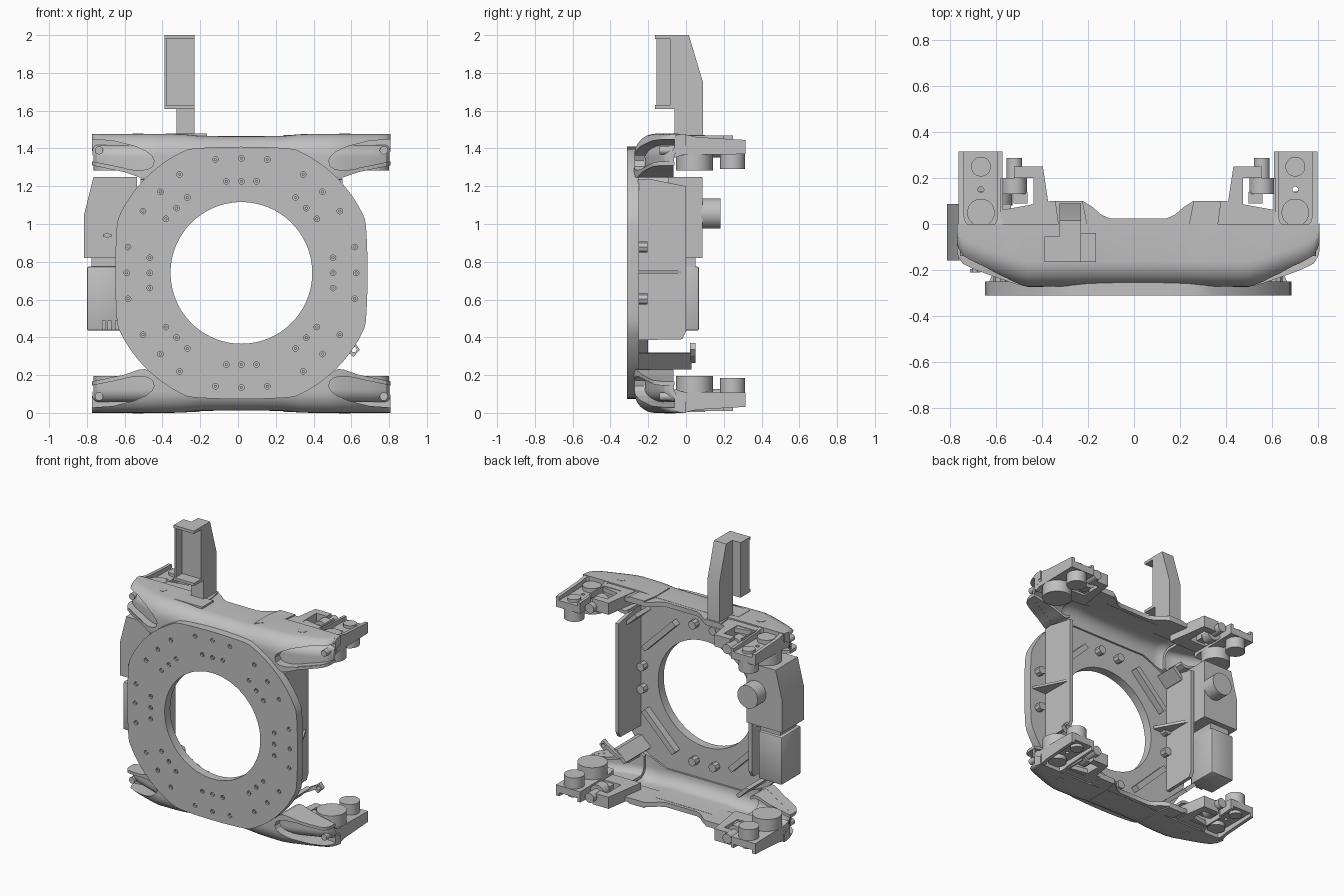
import bpy, bmesh, math
from mathutils import Vector, Matrix

if "Cube" in bpy.data.objects:
    bpy.data.objects.remove(bpy.data.objects["Cube"])

CX, CZ, TOP = 0.018, 0.7385, 1.477
grey = bpy.data.materials.new("light_grey")
grey.diffuse_color = (0.53, 0.53, 0.53, 1)
grey.use_nodes = True
grey.node_tree.nodes["Principled BSDF"].inputs["Base Color"].default_value = grey.diffuse_color


def finish(bm, name):
    bmesh.ops.recalc_face_normals(bm, faces=bm.faces)
    me = bpy.data.meshes.new(name)
    bm.to_mesh(me)
    bm.free()
    me.materials.append(grey)
    ob = bpy.data.objects.new(name, me)
    bpy.context.collection.objects.link(ob)
    return ob


def loft(bm, rings):
    """Closed solid through a list of closed rings."""
    rings = [[bm.verts.new(p) for p in r] for r in rings]
    n = len(rings[0])
    bm.faces.new(rings[0])
    bm.faces.new(rings[-1][::-1])
    for r, s in zip(rings, rings[1:]):
        for i in range(n):
            j = (i + 1) % n
            bm.faces.new((r[i], s[i], s[j], r[j]))


def add_prism(bm, pts, axis, lo, hi):
    """Extrude a 2D outline along an axis."""
    def p3(a, b, t):
        return {'x': (t, a, b), 'y': (a, t, b), 'z': (a, b, t)}[axis]
    loft(bm, [[p3(a, b, t) for a, b in pts] for t in (lo, hi)])


def prism(name, pts, axis, lo, hi):
    bm = bmesh.new()
    add_prism(bm, pts, axis, lo, hi)
    return finish(bm, name)


def circle(a, b, r, n=32):
    return [(a + r * math.cos(2 * math.pi * i / n), b + r * math.sin(2 * math.pi * i / n)) for i in range(n)]


def cyl(name, a, b, r, axis, lo, hi, n=32):
    return prism(name, circle(a, b, r, n), axis, lo, hi)


def box(name, x0, x1, y0, y1, z0, z1):
    return prism(name, [(x0, y0), (x1, y0), (x1, y1), (x0, y1)], 'z', z0, z1)


def bake(ob):
    dg = bpy.context.evaluated_depsgraph_get()
    me = bpy.data.meshes.new_from_object(ob.evaluated_get(dg))
    ob.modifiers.clear()
    ob.data = me


def cut(ob, cutter):
    m = ob.modifiers.new("cut", 'BOOLEAN')
    m.operation, m.solver, m.object = 'DIFFERENCE', 'EXACT', cutter
    bake(ob)
    bpy.data.objects.remove(cutter)


def mirror(objs, axis, centre):
    """Reflected copies through the plane axis = centre."""
    out = []
    for ob in objs:
        bm = bmesh.new()
        bm.from_mesh(ob.data)
        for v in bm.verts:
            v.co[axis] = 2 * centre - v.co[axis]
        bmesh.ops.reverse_faces(bm, faces=bm.faces)
        me = bpy.data.meshes.new(ob.name)
        bm.to_mesh(me)
        bm.free()
        me.materials.clear()
        me.materials.append(grey)
        new = bpy.data.objects.new(ob.name + "_mirrored", me)
        bpy.context.collection.objects.link(new)
        out.append(new)
    return out


def lerp(table, u):
    for (a, p), (b, q) in zip(table, table[1:]):
        if u <= b:
            return p + (q - p) * max(0, u - a) / (b - a)
    return table[-1][1]


def rim(deg):
    """Plate outline: a circle trimmed by four slightly bowed sides."""
    t = math.radians(deg)
    c, s = math.cos(t), math.sin(t)
    big, small = max(abs(c), abs(s)), min(abs(c), abs(s))
    r = min(0.714, (0.668 - 0.06 * (small / big) ** 2) / big)
    return CX + r * c, .741 + r * s


# Face plate with bore and bolts
plate = prism("face_plate", [rim(i * 3) for i in range(120)], 'y', -.312, -.25)
cut(plate, cyl("bore", CX, 0.741, 0.375, 'y', -0.5, 0, 96))
holes, screws, bosses = bmesh.new(), bmesh.new(), bmesh.new()
for k in range(8):
    rot = Matrix.Rotation(k * math.pi / 4, 2)
    for x, z in ((0, .607), (.137, .6), (-.137, .6), (0, .485), (.08, .485), (-.08, .485)):
        p = rot @ Vector((x, z))
        a, b = p.x + CX, p.y + 0.741
        add_prism(holes, circle(a, b, .015, 12), 'y', -.35, -.298)
        add_prism(screws, circle(a, b, .008, 8), 'y', -.306, -.29)
        if k % 2 == 0 and x and (z < .5 or k % 4 == 2):
            add_prism(bosses, circle(a, b, .03, 8), 'y', -.26, -.205)
    if k % 2:  # diagonal stiffening ribs behind the plate
        q = [rot @ Vector(c) for c in ((-.17, .46), (.17, .46), (.17, .5), (-.17, .5))]
        add_prism(bosses, [(p.x + CX, p.y + .741) for p in q], 'y', -.26, -.2)
cut(plate, finish(holes, "bolt_cutters"))
finish(screws, "plate_screws")
finish(bosses, "plate_back_bosses_and_ribs")

# Upright side walls set in from the rim, outer wedge ribs and corner walls
def corner(sign):
    d = [(.535, .425), (.45, .47 + .04), (.43, .49), (.505, .42)]
    return [(CX + a, .741 + sign * b) for a, b in d]


side = [prism("side_wall", [(-.255, .385), (-.255, 1.235), (-.2, 1.24), (0, 1.2), (.0, .43), (-.02, .39)],
              'x', CX + .51, CX + .535),
        prism("wall_rib", [(.668, -.255), (.66, -.235), (.55, -.02), (.54, -.255)], 'z', .737, .753),
        prism("lower_corner_wall", corner(-1), 'y', -.26, .03),
        prism("upper_corner_wall", corner(1), 'y', -.26, -.09)]
mirror(side, 0, CX)
prism("drive_gusset", [(-.5, -.02), (-.5, -.255), (-.38, -.255), (-.38, -.235)], 'z', .815, .835)

# Curved front shell of the cross beam
front_y = [(0, -.27), (.48, -.274), (.54, -.26), (.64, -.225), (.72, -.196), (.765, -.172), (.783, -.145), (.79, -.12)]
low_z = [(0, 1.34), (.3, 1.34), (.42, 1.29), (.52, 1.24), (.62, 1.275), (.79, 1.31)]
top_z = [(0, 1.465), (.22, 1.466), (.32, TOP), (.8, TOP)]
half = [0, .1, .22, .3, .38, .42, .45, .48, .51, .54, .58, .62, .66, .7, .74, .765, .776, .784, .79]


def section(u, inset):
    yf, zl, zt = (lerp(t, abs(u)) for t in (front_y, low_z, top_z))
    ry, rz = .11 - inset * .8, .115 - inset * .8
    yf, zt = yf + inset, zt - inset
    pts = [(.0, zt)]
    for i in range(9):
        a = i * math.pi / 16
        pts.append((yf + ry - ry * math.sin(a), zt - rz + rz * math.cos(a)))
    pts.append((yf, min(zl, zt - rz - .005)))
    return pts


def shell_loft(name, us, inset, thick):
    bm = bmesh.new()
    rings = []
    for u in us:
        ring = section(u, inset) + section(u, inset + lerp(thick, abs(u)))[::-1]
        rings.append([(CX + u, y, z) for y, z in ring])
    loft(bm, rings)
    return finish(bm, name)


shell = shell_loft("beam_shell", [-h for h in half[:0:-1]] + half, 0, [(0, .035), (.42, .035), (.48, .06), (.8, .06)])
# Rounded pockets in the arm fronts, with a recessed floor
pocket = [(.82, 1.45), (.68, 1.44), (.57, 1.412), (.51, 1.385), (.478, 1.36), (.466, 1.335),
          (.475, 1.305), (.5, 1.289), (.55, 1.284), (.62, 1.292), (.82, 1.335)]
for s in (1, -1):
    cut(shell, prism("pocket_cutter", [(CX + s * (a - .004), z) for a, z in pocket], 'y', -.5, -.06))
floor = shell_loft("pocket_floor", [h for h in half if .44 < h < .785], .058, [(0, .02), (.8, .02)])
# Lower web closing the underside of the arm front
bm = bmesh.new()
rings = []
for u in [h for h in half if h > .47]:
    y, z = lerp(front_y, u) + .004, lerp(low_z, u)
    rings.append([(CX + u, a, z + b) for a, b in ((y, .001), (-.065, .001), (-.065, .022), (y, .022))])
loft(bm, rings)
web = finish(bm, "arm_lower_web")

# Flat rear sheet of the beam with its concave middle
rear = [(.6, -.1), (.6, .06), (.38, .1), (.24, .1), (.2, .075), (.16, .04), (.12, .023)]
sheet = prism("beam_rear_sheet", [(CX + a, b) for a, b in rear] +
              [(CX - a, b) for a, b in rear[::-1]], 'z', 1.432, 1.464)

# One end of the beam: arm, pads, bracket and pins
end = [floor, web]
ax = 0.703
arm = prism("arm", [(-.06, 1.476), (0, 1.473), (.06, 1.46), (.315, 1.445), (.315, 1.37), (-.02, 1.365),
                    (-.06, 1.35)], 'x', .61, .8)
slot = [(ax - .073, .34), (ax - .073, .03)] + \
       [(ax - .073 * math.cos(a), .03 - .055 * math.sin(a)) for a in (.4, .8, 1.2, 1.57, 1.94, 2.34, 2.74)] + \
       [(ax + .073, .03), (ax + .073, .34)]
cut(arm, prism("slot_cutter", slot, 'z', 1.42, 1.6))
cut(arm, cyl("hole_cutter", ax, .15, .013, 'z', 1.2, 1.6, 16))
end.append(arm)
end.append(cyl("large_cap", ax, .05, .06, 'z', 1.41, 1.45))
end.append(cyl("small_cap", ax, .25, .043, 'z', 1.41, 1.44))
end.append(cyl("large_pad", ax, .045, .097, 'z', 1.282, 1.367, 40))
end.append(cyl("small_pad", ax, .247, .066, 'z', 1.292, 1.372))
end.append(cyl("pocket_pin", .772, 1.39, .022, 'y', -.14, -.08, 16))
bracket = prism("bracket", [(CX + a, b) for a, b in ((.37, -.05), (.415, .25), (.54, .25), (.54, .2),
                                                   (.6, .2), (.6, -.05))], 'z', 1.385, 1.468)
cut(bracket, box("window_cutter", .475, .607, .05, .2, 1.2, 1.6))
end.append(bracket)
end.append(cyl("roller", .557, 1.405, .054, 'y', .13, .2))
end.append(cyl("roller_pin", .557, 1.41, .034, 'y', .19, .287))
end.append(box("stop_block", .5, .56, .09, .14, 1.37, 1.43))
end.append(prism("rear_pad", [(.24, -.16), (.36, -.05), (.38, .1), (.26, .1), (.24, .0)], 'z', 1.44, 1.472))
end.append(cyl("beam_boss", .565, -.085, .03, 'z', 1.46, 1.479, 20))
other = mirror(end, 0, CX)
mirror([shell, sheet] + end + other, 2, CZ)

# Upright post with a front tray
prism("post", [(-.06, 1.44), (.09, 1.44), (.09, 1.75), (.015, 2.0), (-.06, 2.0)], 'x', -.325, -.23)
box("post_base", -.385, -.165, -.165, -.04, 1.44, 1.479)
box("tray_back", -.39, -.23, -.085, -.055, 1.61, 2.0)
box("tray_side", -.39, -.378, -.155, -.07, 1.62, 1.99)
for n, z in (("tray_bottom", 1.61), ("tray_top", 1.98)):
    box(n, -.39, -.23, -.165, -.07, z, z + .02)

# Drive unit: gearbox, motor, shaft and knob
prism("gearbox", [(-.815, .82), (-.815, 1.05), (-.765, 1.25), (-.535, 1.25), (-.535, .82)], 'y', -.16, .088)
box("motor_neck", -.775, -.62, -.12, .05, .77, .83)
motor = box("motor", -.8, -.615, -.15, .07, .435, .775)
bev = motor.modifiers.new("edge", 'BEVEL')
bev.width, bev.segments = 0.012, 2
bake(motor)
for x in (-.72, -.69, -.65):
    box("motor_connector", x, x + .02, -.165, -.14, .44, .49)
cyl("drive_shaft", -.61, 1.055, .08, 'y', .08, .182)
cyl("knob", -.692, .94, .014, 'y', -.21, -.15, 16)
box("knob_grip", -.715, -.669, -.212, -.195, .932, .948)

# Small fork tab on the lower right corner
tab = [(.48, .28), (.5, .265), (.59, .315), (.61, .295), (.645, .335), (.62, .37), (.59, .345)]
fork = prism("fork_tab", tab, 'y', .02, .05)
cut(fork, cyl("fork_hole", .615, .335, .014, 'y', -.1, .1, 16))

for ob in bpy.context.collection.objects:
    ob.select_set(True)
    bpy.context.view_layer.objects.active = ob
bpy.ops.object.shade_smooth_by_angle(angle=math.radians(25))
